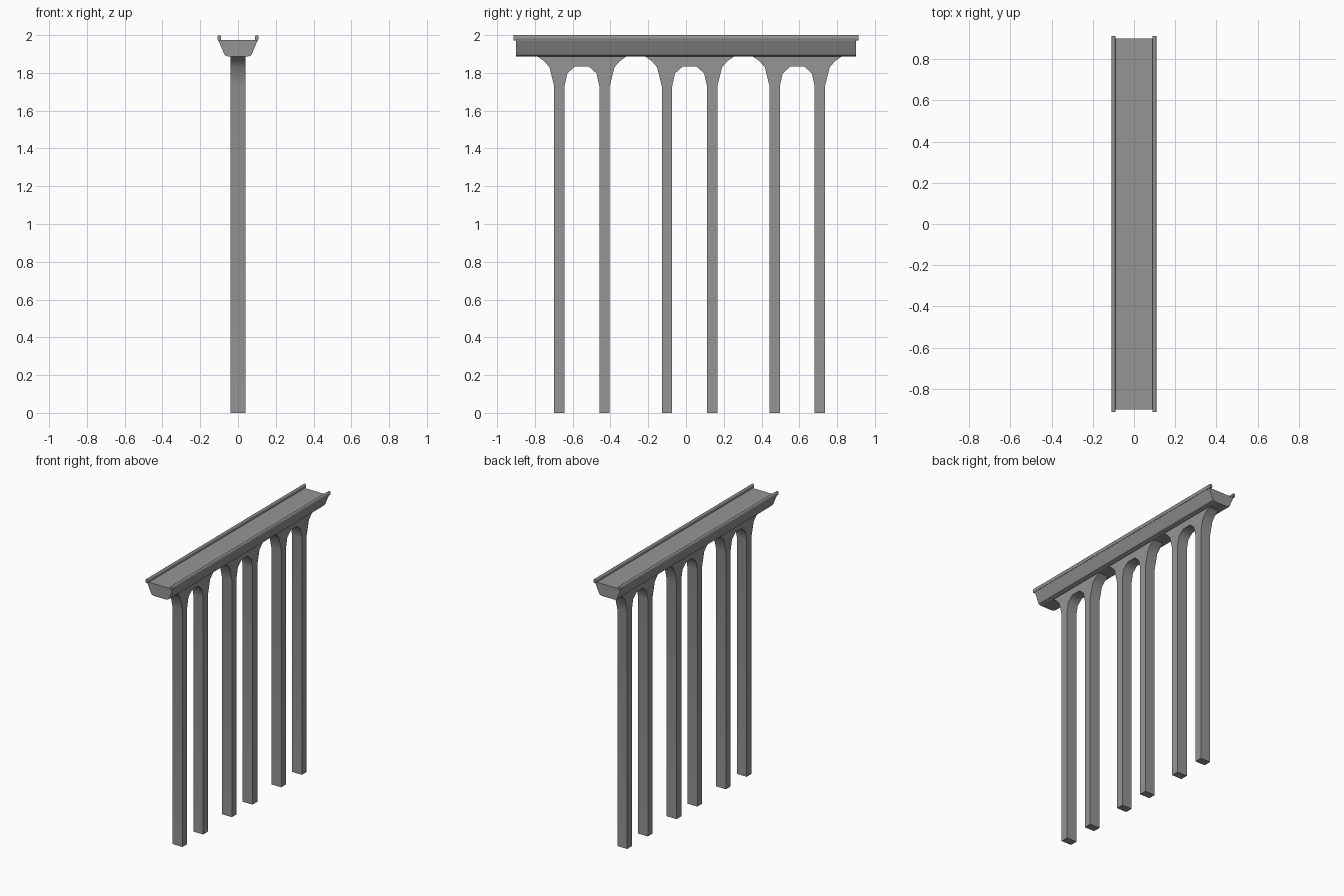
import bpy, bmesh, math

if "Cube" in bpy.data.objects:
    bpy.data.objects.remove(bpy.data.objects["Cube"])

# Dark grey stone
stone = bpy.data.materials.new("dark_stone")
stone.diffuse_color = (0.3, 0.3, 0.3, 1)
stone.use_nodes = True
stone.node_tree.nodes["Principled BSDF"].inputs["Base Color"].default_value = stone.diffuse_color


def extrude_profile(name, pts, to3d, depth_vec, smooth=None):
    """Fill a closed 2D profile and extrude it into a solid."""
    bm = bmesh.new()
    face = bm.faces.new([bm.verts.new(to3d(a, b)) for a, b in pts])
    res = bmesh.ops.extrude_face_region(bm, geom=[face])
    verts = [g for g in res["geom"] if isinstance(g, bmesh.types.BMVert)]
    bmesh.ops.translate(bm, verts=verts, vec=depth_vec)
    bmesh.ops.recalc_face_normals(bm, faces=bm.faces)
    mesh = bpy.data.meshes.new(name)
    bm.to_mesh(mesh)
    bm.free()
    mesh.materials.append(stone)
    ob = bpy.data.objects.new(name, mesh)
    bpy.context.collection.objects.link(ob)
    if smooth:
        bpy.ops.object.select_all(action='DESELECT')
        bpy.context.view_layer.objects.active = ob
        ob.select_set(True)
        bpy.ops.object.shade_smooth_by_angle(angle=math.radians(smooth))
    return ob


# Deck with straight sides tapering downwards and a small lip below
half = [(0.05, 1.886), (0.068, 1.892), (0.074, 1.902), (0.103, 1.970), (0.103, 1.975)]
deck = half + [(-x, z) for x, z in reversed(half)]
extrude_profile("deck", deck, lambda x, z: (x, -0.90, z), (0, 1.80, 0))

# Rounded rails along both edges
rail = [(-0.008, 1.972), (0.006, 1.972), (0.010, 1.980), (0.010, 1.991),
        (0.006, 1.998), (0.0, 2.0), (-0.006, 1.998), (-0.010, 1.991), (-0.010, 1.978)]
for side, label in ((1, "right"), (-1, "left")):
    extrude_profile(f"rail_{label}", rail,
                    lambda x, z, s=side: (s * (0.099 + x), -0.913, z), (0, 1.826, 0), 50)

# Paired piers joined by an arch, flaring out under the deck
outer = [(0.238, 1.889), (0.200, 1.862), (0.172, 1.83), (0.147, 1.73), (0.147, 0.0)]
inner = [(0.092, 0.0), (0.092, 1.73), (0.077, 1.798), (0.035, 1.835)]
right = outer + inner
pier = right + [(-y, z) for y, z in reversed(right)]
for i in range(3):
    cy = 0.019 + (i - 1) * 0.57
    extrude_profile(f"arched_pier_{i + 1}", pier,
                    lambda y, z, c=cy: (-0.04, c + y, z), (0.08, 0, 0), 50)
